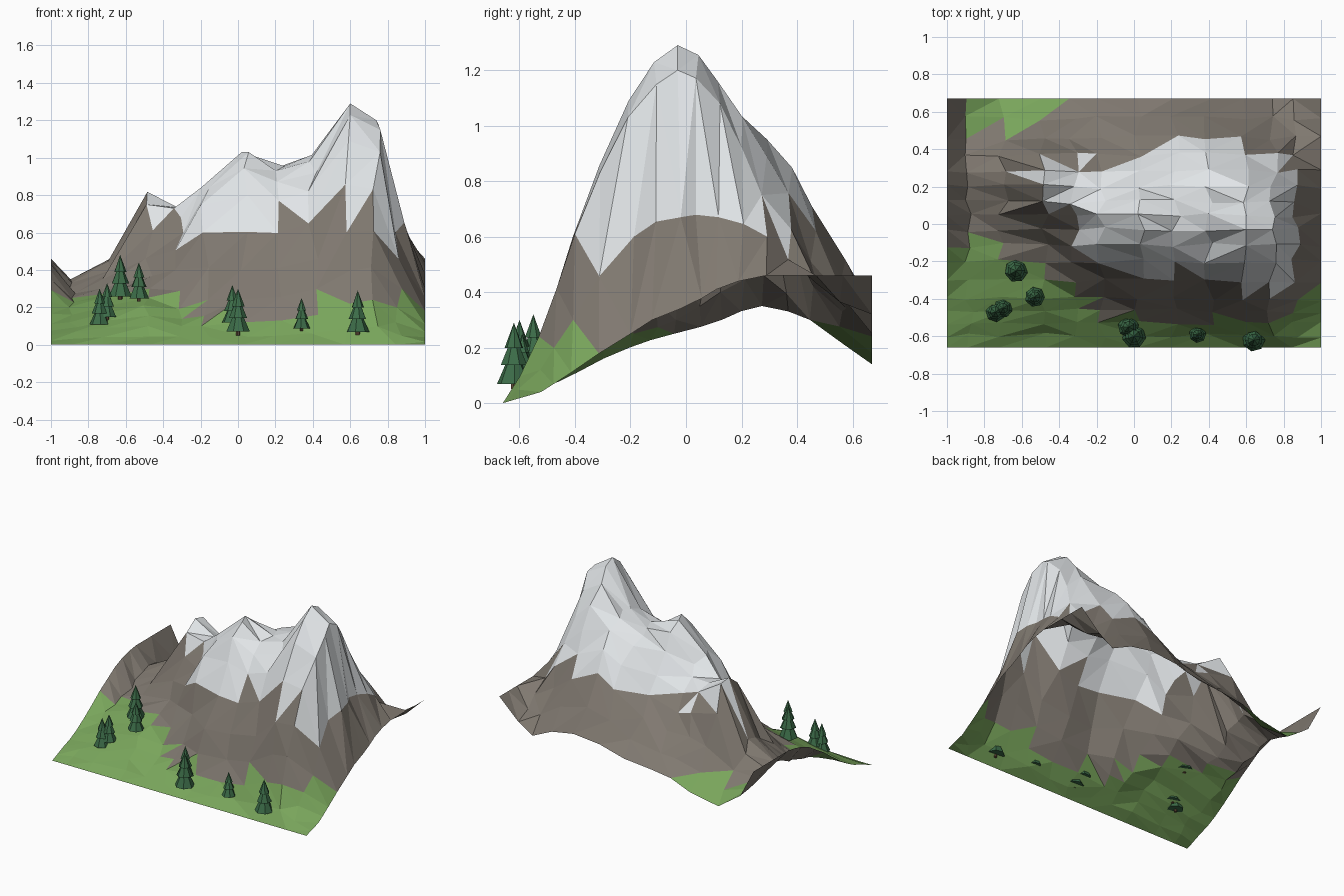
import bpy, bmesh, math, random
from mathutils import Matrix

if "Cube" in bpy.data.objects:
    bpy.data.objects.remove(bpy.data.objects["Cube"])

random.seed(7)


def material(name, rgb):
    m = bpy.data.materials.new(name)
    m.diffuse_color = (*rgb, 1)
    m.use_nodes = True
    m.node_tree.nodes["Principled BSDF"].inputs["Base Color"].default_value = m.diffuse_color
    return m


ROCK = material("rock", (0.215, 0.19, 0.162))
SNOW = material("snow", (0.78, 0.81, 0.83))
GRASS = material("grass", (0.19, 0.375, 0.105))
NEEDLES = material("pine_green", (0.045, 0.15, 0.065))
BARK = material("bark", (0.12, 0.07, 0.04))


def make_object(name, bm, mats):
    me = bpy.data.meshes.new(name)
    bm.to_mesh(me)
    bm.free()
    for m in mats:
        me.materials.append(m)
    ob = bpy.data.objects.new(name, me)
    bpy.context.collection.objects.link(ob)
    return ob


# Mountain: cross-section profiles (heights along x), one per y station
XS = [-1, -.88, -.70, -.48, -.32, -.18, .03, .22, .40, .60, .74, .87, 1]
YS = [-.66, -.53, -.40, -.20, -.03, .12, .28, .46, .67]
PROFILES = [
    [0] * 13,
    [.05, .07, .09, .10, .10, .10, .12, .13, .16, .22, .24, .12, .04],
    [.11, .12, .17, .21, .19, .24, .40, .41, .46, .60, .61, .30, .11],
    [.23, .20, .25, .30, .40, .60, .80, .77, .82, 1.09, 1.03, .60, .25],
    [.35, .25, .30, .46, .60, .84, 1.03, .93, .98, 1.29, 1.20, .67, .34],
    [.43, .30, .40, .75, .73, .79, .97, .95, 1.02, 1.16, 1.08, .67, .41],
    [.46, .35, .46, .80, .69, .65, .72, .88, .95, .89, .75, .60, .46],
    [.46, .30, .30, .42, .45, .45, .50, .64, .71, .62, .51, .43, .46],
    [.46, .26, .14, .18, .24, .26, .28, .33, .35, .32, .25, .32, .46],
]

# Insert a rounded in-between profile between neighbouring stations
rows = []
for j, (y, prof) in enumerate(zip(YS, PROFILES)):
    rows.append((y, prof))
    if j + 1 < len(YS):
        p0, p3 = PROFILES[max(j - 1, 0)], PROFILES[min(j + 2, len(YS) - 1)]
        p2 = PROFILES[j + 1]
        mid = [max(0, min(1.29, (9 * (b + c) - a - d) / 16))
               for a, b, c, d in zip(p0, prof, p2, p3)]
        mid[0] = min(mid[0], .46)
        mid[-1] = min(mid[-1], .46)
        rows.append(((y + YS[j + 1]) / 2, mid))

bm = bmesh.new()
grid = []
for j, (y, prof) in enumerate(rows):
    line = []
    for i, (x, z) in enumerate(zip(XS, prof)):
        jx = 0 if i in (0, len(XS) - 1) or z > 1.18 else random.uniform(-.03, .03)
        jy = 0 if j in (0, len(rows) - 1) or z > 1.18 else random.uniform(-.014, .014)
        line.append(bm.verts.new((x + jx, y + jy, z)))
    grid.append(line)
for j in range(len(rows) - 1):
    for i in range(len(XS) - 1):
        a, b = grid[j][i], grid[j][i + 1]
        c, d = grid[j + 1][i + 1], grid[j + 1][i]
        if random.random() < .5:
            tris = ((a, b, c), (a, c, d))
        else:
            tris = ((a, b, d), (b, c, d))
        for t in tris:
            bm.faces.new(t)

# Snow on the heights with a jagged edge, grass on the low front and back left
for f in bm.faces:
    c = f.calc_center_median()
    if c.y < 0:
        limit = .27 if c.x > .4 or c.x < -.25 else .16
    else:
        limit = .27 if c.y > .42 and -.92 < c.x < -.25 else 0
    snow_line = .655 + .05 * math.sin(30 * c.x)
    if c.z > snow_line:
        f.material_index = 1
    elif c.z < limit:
        f.material_index = 2
make_object("mountain", bm, [ROCK, SNOW, GRASS])


# Pine trees: short trunk and three stacked cones
def pine(index, x, y, base, height):
    bm = bmesh.new()

    def cone(r1, r2, z0, z1, mat):
        turn = Matrix.Rotation(random.uniform(0, 1), 4, 'Z')
        res = bmesh.ops.create_cone(
            bm, cap_ends=True, segments=7, radius1=r1, radius2=r2,
            depth=z1 - z0,
            matrix=Matrix.Translation((0, 0, (z0 + z1) / 2)) @ turn)
        for f in {f for v in res["verts"] for f in v.link_faces}:
            f.material_index = mat

    h = height
    cone(.05 * h, .05 * h, -.04 * h, .25 * h, 1)
    cone(.27 * h, .09 * h, .04 * h, .45 * h, 0)
    cone(.21 * h, .06 * h, .34 * h, .70 * h, 0)
    cone(.15 * h, 0, .60 * h, h, 0)
    ob = make_object(f"pine_tree_{index}", bm, [NEEDLES, BARK])
    ob.location = (x, y, base)


TREES = [(-.63, -.25, .25, .23), (-.53, -.39, .24, .20), (-.70, -.45, .14, .19),
         (-.74, -.47, .10, .20), (-.03, -.55, .11, .21), (0, -.60, .06, .24),
         (.34, -.59, .08, .17), (.64, -.62, .06, .23)]
for n, t in enumerate(TREES, 1):
    pine(n, *t)
